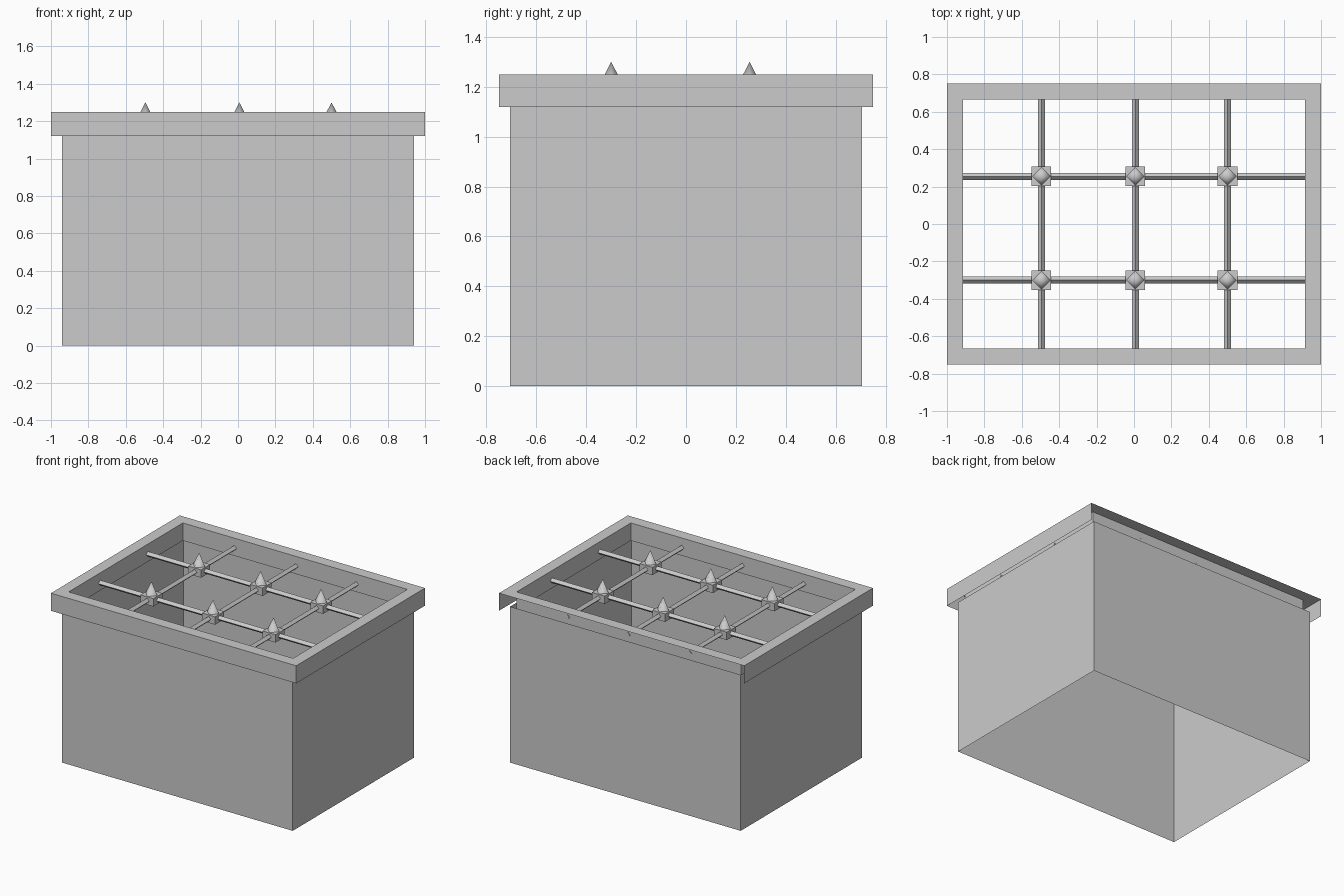
import bpy, bmesh, math
from mathutils import Matrix, Vector

if "Cube" in bpy.data.objects:
    bpy.data.objects.remove(bpy.data.objects["Cube"])

grey = bpy.data.materials.new("plain grey")
grey.diffuse_color = (0.6, 0.6, 0.6, 1)
grey.use_nodes = True
grey.node_tree.nodes["Principled BSDF"].inputs["Base Color"].default_value = grey.diffuse_color


def finish(name, bm):
    me = bpy.data.meshes.new(name)
    bm.to_mesh(me)
    bm.free()
    me.materials.append(grey)
    ob = bpy.data.objects.new(name, me)
    bpy.context.collection.objects.link(ob)
    return ob


def loop(bm, hx, hy, z):
    """Rectangle of vertices; side i runs front, right, back, left."""
    return [bm.verts.new((sx * hx, sy * hy, z))
            for sx, sy in ((-1, -1), (1, -1), (1, 1), (-1, 1))]


def bridge(bm, a, b, skip=()):
    for i in range(4):
        if i not in skip:
            j = (i + 1) % 4
            bm.faces.new((a[i], a[j], b[j], b[i]))


# Thin walls, open at the top and bottom
bm = bmesh.new()
bridge(bm, loop(bm, 0.94, 0.705, 0), loop(bm, 0.94, 0.705, 1.15))
finish("box_walls", bm)

# Hollow rim: outer skirt (open at the back), top ring, inner skirt
bm = bmesh.new()
outer_low = loop(bm, 1.0, 0.75, 1.12)
outer_top = loop(bm, 1.0, 0.75, 1.25)
inner_top = loop(bm, 0.915, 0.665, 1.25)
inner_low = loop(bm, 0.915, 0.665, 1.12)
bridge(bm, outer_low, outer_top, skip=(2,))
bridge(bm, outer_top, inner_top)
bridge(bm, inner_top, inner_low)
bmesh.ops.delete(bm, geom=[v for v in bm.verts if not v.link_faces], context='VERTS')
finish("rim", bm)

XS = (-0.495, 0.007, 0.5)
YS = (0.255, -0.30)
ROD_Z = 1.178


def rod(name, centre, axis, length):
    """Four-sided bar standing on its edge."""
    bm = bmesh.new()
    rot = Vector((0, 0, 1)).rotation_difference(Vector(axis)).to_matrix().to_4x4()
    bmesh.ops.create_cone(bm, cap_ends=True, segments=4, radius1=0.019, radius2=0.019,
                          depth=length, matrix=Matrix.Translation(centre) @ rot)
    finish(name, bm)


# Crossing grate rods
for i, x in enumerate(XS):
    rod(f"cross_rod_{i + 1}", (x, 0, ROD_Z), (0, 1, 0), 1.34)
for i, y in enumerate(YS):
    rod(f"long_rod_{i + 1}", (0, y, ROD_Z), (1, 0, 0), 1.84)

# Block and spike at every crossing
for i, x in enumerate(XS):
    for j, y in enumerate(YS):
        bm = bmesh.new()
        bmesh.ops.create_cube(bm, size=1, matrix=Matrix.Translation((x, y, ROD_Z))
                              @ Matrix.Diagonal((0.105, 0.105, 0.058, 1)))
        finish(f"joint_block_{i + 1}_{j + 1}", bm)
        bm = bmesh.new()
        bmesh.ops.create_cone(bm, cap_ends=True, segments=4, radius1=0.048, radius2=0,
                              depth=0.093, matrix=Matrix.Translation((x, y, 1.2535)))
        bmesh.ops.remove_doubles(bm, verts=bm.verts, dist=0.0001)
        for f in bm.faces:
            f.smooth = len(f.verts) == 3
        finish(f"spike_{i + 1}_{j + 1}", bm)
